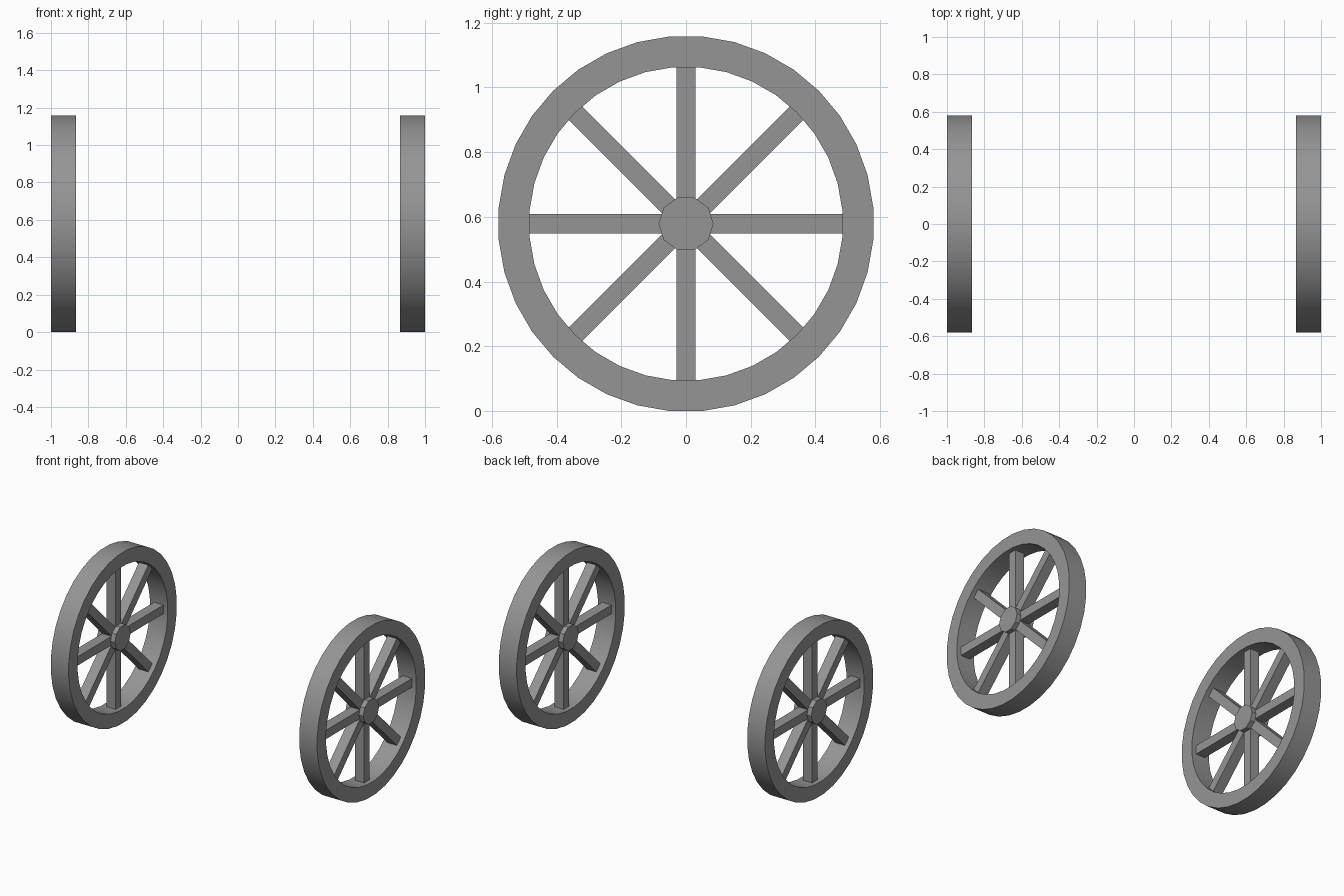
import bpy
import bmesh
import math
from mathutils import Matrix, Vector

WIDTH = 0.134          # rim and hub width along the axle
CENTRE_X = 1 - WIDTH / 2
RIM_SIDES = 36
RIM_OUTER, RIM_INNER = 0.581, 0.485
AXLE_Z = RIM_OUTER * math.cos(math.pi / RIM_SIDES)
HUB_RADIUS = 0.085
SPOKE_WIDTH, SPOKE_DEPTH = 0.06, 0.07
SPOKE_LENGTH = RIM_INNER + 0.02

cube = bpy.data.objects.get("Cube")
if cube:
    bpy.data.objects.remove(cube, do_unlink=True)

grey = bpy.data.materials.new("grey")
grey.use_nodes = True
grey.diffuse_color = (0.3, 0.3, 0.3, 1)
grey.node_tree.nodes["Principled BSDF"].inputs["Base Color"].default_value = (0.3, 0.3, 0.3, 1)


def finish(bm, name, x):
    """Turn a bmesh into a grey object placed on the axle."""
    bmesh.ops.recalc_face_normals(bm, faces=bm.faces)
    mesh = bpy.data.meshes.new(name)
    bm.to_mesh(mesh)
    bm.free()
    mesh.materials.append(grey)
    obj = bpy.data.objects.new(name, mesh)
    obj.location = (x, 0, AXLE_Z)
    bpy.context.collection.objects.link(obj)
    bpy.ops.object.select_all(action="DESELECT")
    obj.select_set(True)
    bpy.context.view_layer.objects.active = obj
    bpy.ops.object.shade_smooth_by_angle(angle=math.radians(30))


def add_rim(name, x):
    """Rectangular section swept round the axle."""
    bm = bmesh.new()
    h = WIDTH / 2
    section = [(-h, RIM_OUTER), (h, RIM_OUTER), (h, RIM_INNER), (-h, RIM_INNER)]
    rings = []
    for i in range(RIM_SIDES):
        a = (i + 0.5) * math.tau / RIM_SIDES
        rings.append([bm.verts.new((px, r * math.cos(a), r * math.sin(a))) for px, r in section])
    for i, ring in enumerate(rings):
        after = rings[(i + 1) % RIM_SIDES]
        for k in range(4):
            n = (k + 1) % 4
            bm.faces.new((ring[k], ring[n], after[n], after[k]))
    finish(bm, name, x)


def add_hub(name, x):
    """Ten-sided hub with corners pointing along y."""
    bm = bmesh.new()
    rim = [Vector((-WIDTH / 2, HUB_RADIUS * math.cos(a), HUB_RADIUS * math.sin(a)))
           for a in (i * math.tau / 10 for i in range(10))]
    face = bm.faces.new([bm.verts.new(p) for p in rim])
    cap = bmesh.ops.extrude_face_region(bm, geom=[face], use_keep_orig=True)
    moved = [g for g in cap["geom"] if isinstance(g, bmesh.types.BMVert)]
    bmesh.ops.translate(bm, verts=moved, vec=(WIDTH, 0, 0))
    finish(bm, name, x)


def add_spokes(name, x):
    """Four full-diameter bars make eight spokes."""
    bm = bmesh.new()
    for i in range(4):
        turn = Matrix.Rotation(i * math.pi / 4, 4, "X")
        size = Matrix.Diagonal((SPOKE_DEPTH, SPOKE_WIDTH, 2 * SPOKE_LENGTH, 1))
        bmesh.ops.create_cube(bm, size=1, matrix=turn @ size)
    finish(bm, name, x)


for side, sign in (("left", 1), ("right", -1)):
    add_rim(side + "_wheel_rim", sign * CENTRE_X)
    add_hub(side + "_wheel_hub", sign * CENTRE_X)
    add_spokes(side + "_wheel_spokes", sign * CENTRE_X)
